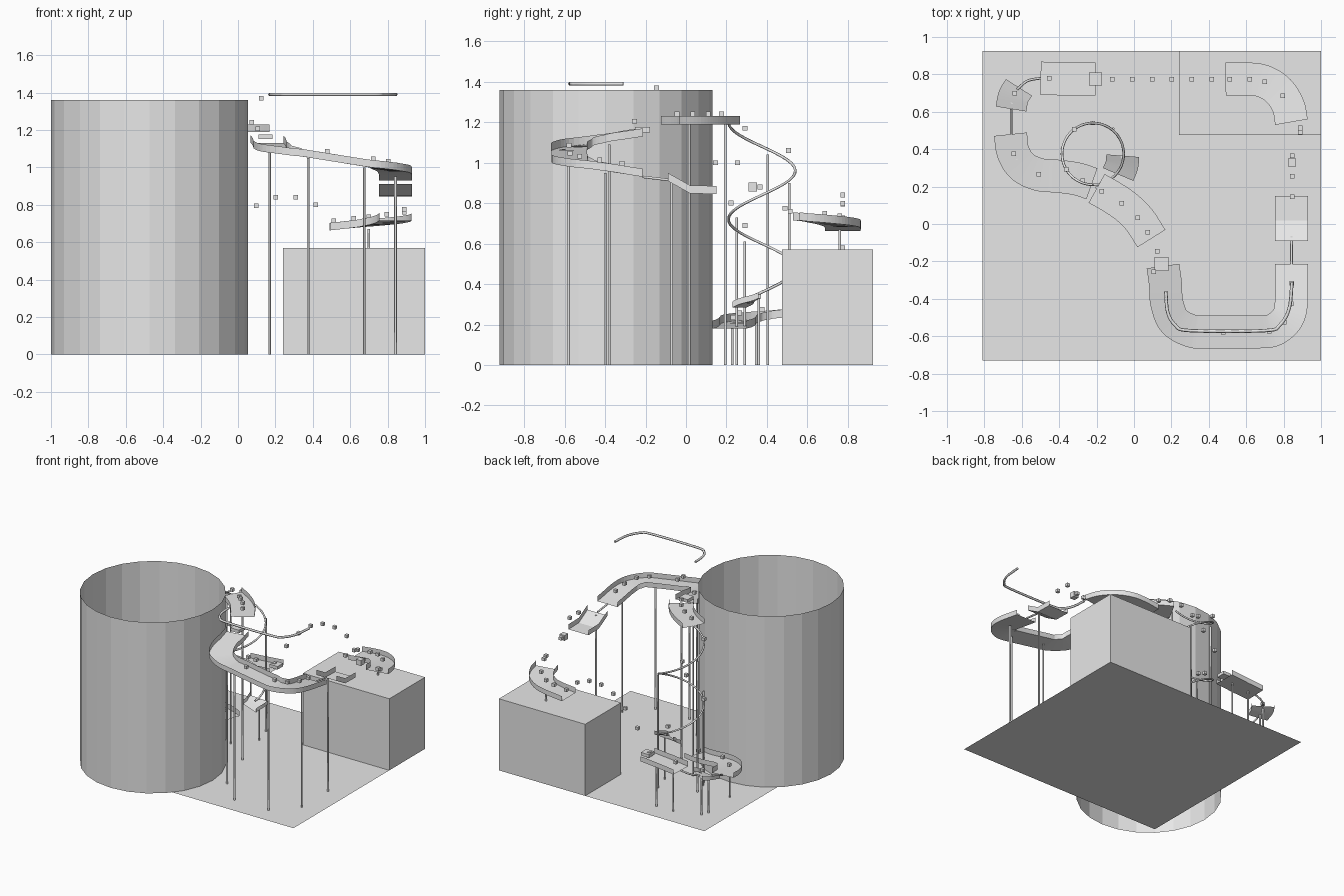
import bpy
import bmesh
import math
from mathutils import Vector

default_cube = bpy.data.objects.get("Cube")
if default_cube:
    bpy.data.objects.remove(default_cube, do_unlink=True)

grey = bpy.data.materials.new("plain grey")
grey.use_nodes = True
grey.diffuse_color = (0.8, 0.8, 0.8, 1)
grey.node_tree.nodes["Principled BSDF"].inputs["Base Color"].default_value = (0.8, 0.8, 0.8, 1)


def add_object(name, mesh):
    mesh.materials.clear()
    mesh.materials.append(grey)
    obj = bpy.data.objects.new(name, mesh)
    bpy.context.collection.objects.link(obj)
    return obj


def finish(name, bm):
    mesh = bpy.data.meshes.new(name)
    bm.to_mesh(mesh)
    bm.free()
    return add_object(name, mesh)


def block(name, centre, size):
    bm = bmesh.new()
    bmesh.ops.create_cube(bm, size=1)
    for vert in bm.verts:
        vert.co = Vector(centre) + vert.co * Vector(size)
    return finish(name, bm)


def smooth_path(plan, start_z, end_z, steps=6):
    """Spline through plan points, falling evenly along its length."""
    pts = [Vector((x, y, 0)) for x, y in plan]
    pts = [pts[0] * 2 - pts[1]] + pts + [pts[-1] * 2 - pts[-2]]
    path = []
    for a, b, c, d in zip(pts, pts[1:], pts[2:], pts[3:]):
        for i in range(steps):
            t = i / steps
            path.append((b * 2 + (c - a) * t + (a * 2 - b * 5 + c * 4 - d) * t**2
                         + (b * 3 - a - c * 3 + d) * t**3) / 2)
    path.append(pts[-2].copy())
    lengths = [0]
    for p, q in zip(path, path[1:]):
        lengths.append(lengths[-1] + (q - p).length)
    for p, run in zip(path, lengths):
        p.z = start_z + (end_z - start_z) * run / lengths[-1]
    return path


def channel(name, path, width=0.176, wall=0.04):
    """Open U-section sheet swept along a path."""
    bm = bmesh.new()
    rows = []
    for i, p in enumerate(path):
        along = path[min(i + 1, len(path) - 1)] - path[max(i - 1, 0)]
        side = Vector((-along.y, along.x, 0)).normalized() * width / 2
        up = Vector((0, 0, wall))
        rows.append([bm.verts.new(v) for v in (p + side + up, p + side, p - side, p - side + up)])
    for low, high in zip(rows, rows[1:]):
        for j in range(3):
            bm.faces.new((low[j], low[j + 1], high[j + 1], high[j]))
    return finish(name, bm)


def rail(name, path, radius=0.007):
    curve = bpy.data.curves.new(name + "_path", "CURVE")
    curve.dimensions = "3D"
    curve.bevel_depth = radius
    curve.bevel_resolution = 1
    curve.use_fill_caps = True
    spline = curve.splines.new("POLY")
    spline.points.add(len(path) - 1)
    for point, p in zip(spline.points, path):
        point.co = (*p, 1)
    helper = bpy.data.objects.new(name + "_helper", curve)
    bpy.context.collection.objects.link(helper)
    bpy.context.view_layer.update()
    mesh = bpy.data.meshes.new_from_object(helper.evaluated_get(bpy.context.evaluated_depsgraph_get()))
    bpy.data.objects.remove(helper)
    return add_object(name, mesh)


def marker(centre, size=0.024):
    block("marker_cube", centre, (size,) * 3)


def markers_on(path, fractions):
    for f in fractions:
        p = path[round(f * (len(path) - 1))]
        marker(p + Vector((0, 0, 0.05)))


def post(x, y, top, base=0):
    rail("support_post", [(x, y, base), (x, y, top)])


# Ground sheet, corner block and open drum
bm = bmesh.new()
bm.faces.new([bm.verts.new(v) for v in ((-.81, -.73, 0), (1, -.73, 0), (1, .925, 0), (-.81, .925, 0))])
finish("ground_sheet", bm)
block("corner_block", (.62, .7, .285), (.76, .45, .57))

bm = bmesh.new()
bmesh.ops.create_cone(bm, cap_ends=False, segments=24, radius1=.527, radius2=.527, depth=1.36)
bmesh.ops.translate(bm, verts=bm.verts, vec=(-.473, -.395, .68))
finish("open_drum", bm)

# High starting track and spiral rail
start = smooth_path([(.093, -.078), (.03, .02), (-.04, .09), (-.12, .145), (-.2, .19)], 1.19, 1.19)
channel("start_track", start)
markers_on(start, (.1, .3, .6, .9))
marker((.125, -.145, 1.37))

spiral = []
for i in range(97):
    turn = i / 48
    angle = -math.pi / 2 - turn * math.tau
    spiral.append(Vector((-.22 + .165 * math.cos(angle), .375 + .165 * math.sin(angle), 1.2 - .48 * turn)))
rail("spiral_rail", spiral[:88])
markers_on(spiral, (.08, .2, .47, .58, .75))
catcher = smooth_path([(-.06, .365), (-.065, .315), (-.085, .265)], .33, .285)
channel("spiral_catcher", catcher, wall=.03)

# Long sweeping upper track and its floating guard rail
sweep = smooth_path([(.155, -.225), (.168, -.32), (.175, -.42), (.215, -.52), (.31, -.573), (.4, -.577),
                     (.65, -.577), (.75, -.565), (.822, -.5), (.842, -.41), (.842, -.3), (.842, -.214)], 1.13, .93)
channel("sweeping_track", sweep)
markers_on(sweep, (.48, .6, .7, .8, .9))
marker((.105, -.255, 1.205))
block("sweep_start_block", (.147, -.215, 1.163), (.075, .075, .025))
rail("guard_rail", smooth_path([(.17, -.36), (.18, -.47), (.22, -.54), (.3, -.57), (.7, -.57),
                                (.78, -.54), (.83, -.45), (.845, -.31)], 1.39, 1.39), .009)

# Launch ramp beyond the sweep
rail("ramp_link", [(.842, -.214, .93), (.842, -.09, .915)])
channel("launch_ramp", [Vector((.842, y, z)) for y, z in ((-.09, .91), (.02, .848), (.15, .845))])
block("ramp_target", (.845, .33, .88), (.043, .043, .043))
for y, z in ((.145, 1), (.255, 1), (.365, .88)):
    marker((.845, y, z))
for y, z in ((.49, .775), (.515, .76)):
    marker((.89, y, z))

# Curved track on the block, then the arc of markers leaving it
bend = smooth_path([(.842, .545), (.825, .63), (.775, .71), (.7, .76), (.62, .775), (.49, .775)], .715, .663)
channel("block_track", bend)
markers_on(bend, (.35, .6, .8, .97))
for i in range(7):
    x = .415 - i * .106
    marker((x, .775, .845 - 1.9 * (x - .26) ** 2))

# Low tracks behind the drum
landing = smooth_path([(-.205, .775), (-.36, .775), (-.5, .78)], .37, .345)
channel("landing_track", landing)
block("landing_block", (-.205, .775, .4), (.07, .07, .025))
markers_on(landing, (.85,))
turn = smooth_path([(-.615, .73), (-.645, .68), (-.657, .615)], .315, .285)
channel("turning_track", turn, .165, .03)
markers_on(turn, (.3,))
finish_path = smooth_path([(-.66, .48), (-.648, .39), (-.6, .31), (-.51, .265), (-.4, .255), (-.3, .24), (-.225, .215)], .235, .18)
channel("final_track", finish_path)
markers_on(finish_path, (.2, .5, .9))
rail("landing_link", smooth_path([(-.5, .78), (-.57, .765), (-.625, .72)], .345, .315))
rail("turn_link", [(-.657, .615, .285), (-.657, .48, .235)])

# Support posts
for x, y, top in ((.17, -.38, 1.09), (.375, -.58, 1.05), (.675, -.58, 1), (.842, -.4, .95), (.842, -.07, .9)):
    post(x, y, top)
for x, y, top in ((.03, .015, 1.19), (-.2, .195, 1.19), (-.385, .405, 1.04), (-.11, .51, .9),
                  (-.33, .25, .73), (-.355, .29, .61), (-.065, .36, .33)):
    post(x, y, top)
post(.7, .76, .67, .57)
for path in (landing, turn, finish_path):
    for p in (path[len(path) // 4], path[-4]):
        post(p.x, p.y, p.z)
